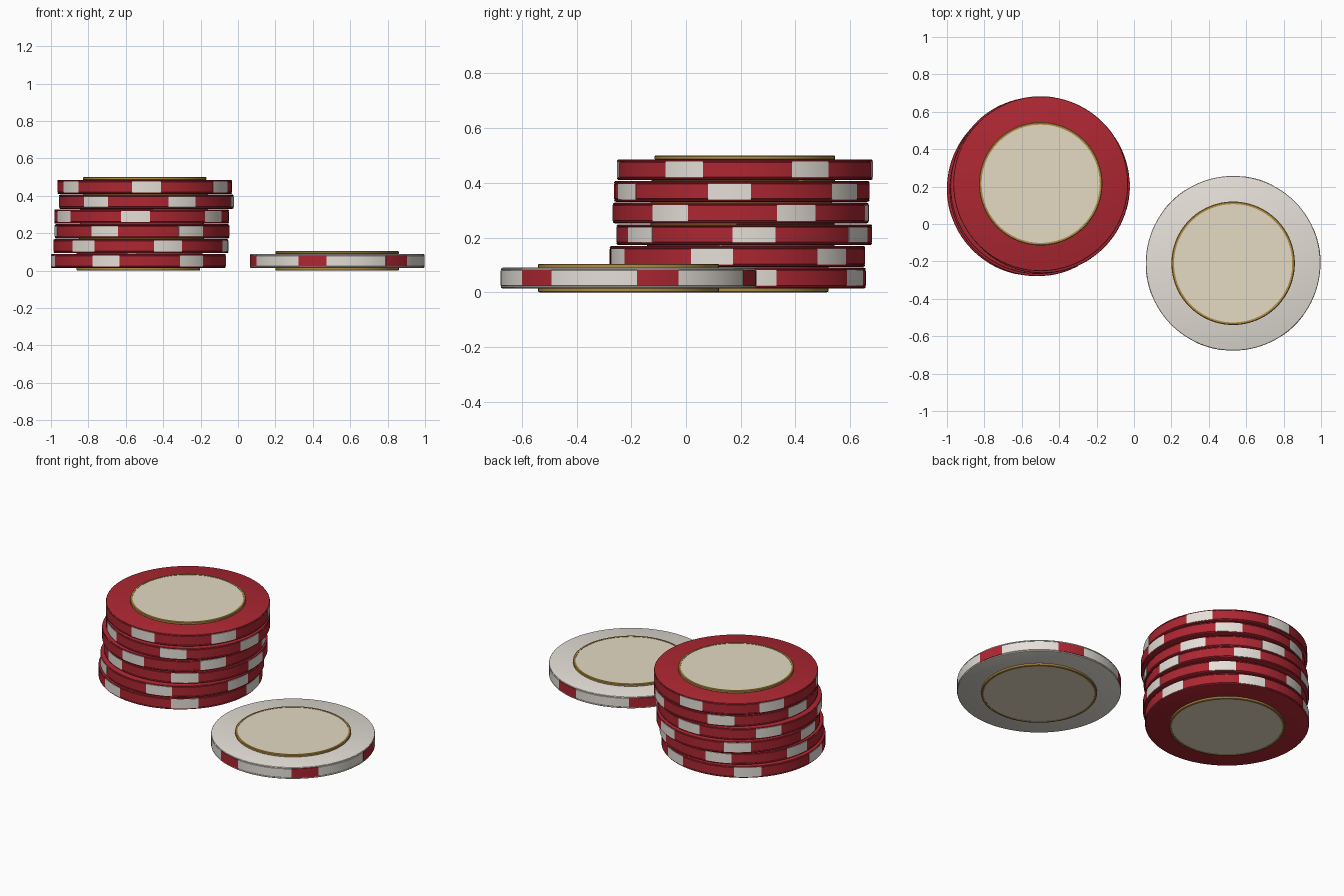
import bpy, math

if "Cube" in bpy.data.objects:
    bpy.data.objects.remove(bpy.data.objects["Cube"])

def mat(name, rgb):
    m = bpy.data.materials.new(name)
    m.diffuse_color = (*rgb, 1)
    m.use_nodes = True
    m.node_tree.nodes["Principled BSDF"].inputs["Base Color"].default_value = m.diffuse_color
    return m

RED = mat("red_clay", (0.42, 0.02, 0.032))
WHITE = mat("white_clay", (0.78, 0.74, 0.68))
CREAM = mat("cream_label", (0.78, 0.70, 0.55))
GOLD = mat("gold_trim", (0.45, 0.27, 0.06))

R, H, PITCH, N = 0.467, 0.104, 0.0792, 96
Z0, Z1 = 0.014, 0.090          # clay body inside the full chip height

def build(name, verts, faces, m, loc):
    me = bpy.data.meshes.new(name)
    me.from_pydata(verts, [], faces)
    me.materials.append(m)
    ob = bpy.data.objects.new(name, me)
    bpy.context.collection.objects.link(ob)
    ob.location = loc
    bpy.context.view_layer.objects.active = ob
    ob.select_set(True)
    bpy.ops.object.shade_smooth_by_angle(angle=math.radians(25))
    ob.select_set(False)
    return ob

def lathe(name, profile, m, loc, ring=False):
    """Revolve (r, z) points listed bottom to top; ring closes the loop, else caps."""
    k = len(profile)
    verts = [(r * math.cos(2 * math.pi * i / N), r * math.sin(2 * math.pi * i / N), z)
             for i in range(N) for r, z in profile]
    faces = [(i * k + j, (i + 1) % N * k + j, (i + 1) % N * k + (j + 1) % k, i * k + (j + 1) % k)
             for i in range(N) for j in range(k if ring else k - 1)]
    if not ring:
        faces.append([i * k for i in reversed(range(N))])
        faces.append([i * k + k - 1 for i in range(N)])
    return build(name, verts, faces, m, loc)

def edge_spots(name, base, m, loc):
    """Six inlaid blocks around the chip edge."""
    verts, faces, steps = [], [], 8
    ro, ri, za, zb = R + 0.001, R - 0.012, 0.023, 0.081
    for s in range(6):
        o = len(verts)
        for i in range(steps + 1):
            a = math.radians(base + 60 * s - 9.6 + 19.2 * i / steps)
            verts += [(r * math.cos(a), r * math.sin(a), z)
                      for r, z in ((ri, za), (ro, za), (ro, zb), (ri, zb))]
        for i in range(steps):
            p = o + 4 * i
            faces += [(p + j, p + 4 + j, p + 4 + (j + 1) % 4, p + (j + 1) % 4) for j in range(4)]
        e = o + 4 * steps
        faces += [(o, o + 1, o + 2, o + 3), (e + 3, e + 2, e + 1, e)]
    return build(name, verts, faces, m, loc)

def chip(name, x, y, z, base, body, spot):
    loc = (x, y, z)
    # clay body with softly rounded rims and fine grooves beside the edge band
    half = [(R - 0.007, Z0), (R - 0.002, Z0 + 0.002), (R, Z0 + 0.005),
            (R - 0.001, Z0 + 0.008), (R - 0.003, Z0 + 0.009), (R, Z0 + 0.011)]
    lathe(name + "_body", half + [(r, H - q) for r, q in reversed(half)], body, loc)
    edge_spots(name + "_edge_spots", base, spot, loc)
    # label disc running through, and gold rings on both faces
    lathe(name + "_label", [(0.32, 0.002), (0.32, H - 0.002)], CREAM, loc)
    for side, za, zb in (("lower", 0, 0.016), ("upper", H - 0.016, H)):
        lathe(f"{name}_{side}_ring",
              [(0.316, za), (0.326, za), (0.330, za + 0.003),
               (0.330, zb - 0.003), (0.326, zb), (0.316, zb)], GOLD, loc, ring=True)

# stack of six chips: x, y, spot angle
STACK = [(-0.533, 0.190, 8), (-0.519, 0.188, 48.3), (-0.513, 0.213, 4.4),
         (-0.515, 0.200, 26), (-0.490, 0.204, 54.4), (-0.499, 0.215, 31.3)]
for i, (x, y, a) in enumerate(STACK):
    chip(f"red_chip_{i + 1}", x, y, i * PITCH, a, RED, WHITE)

# single chip lying beside the stack
chip("white_chip", 0.53, -0.21, 0, 13.4, WHITE, RED)
